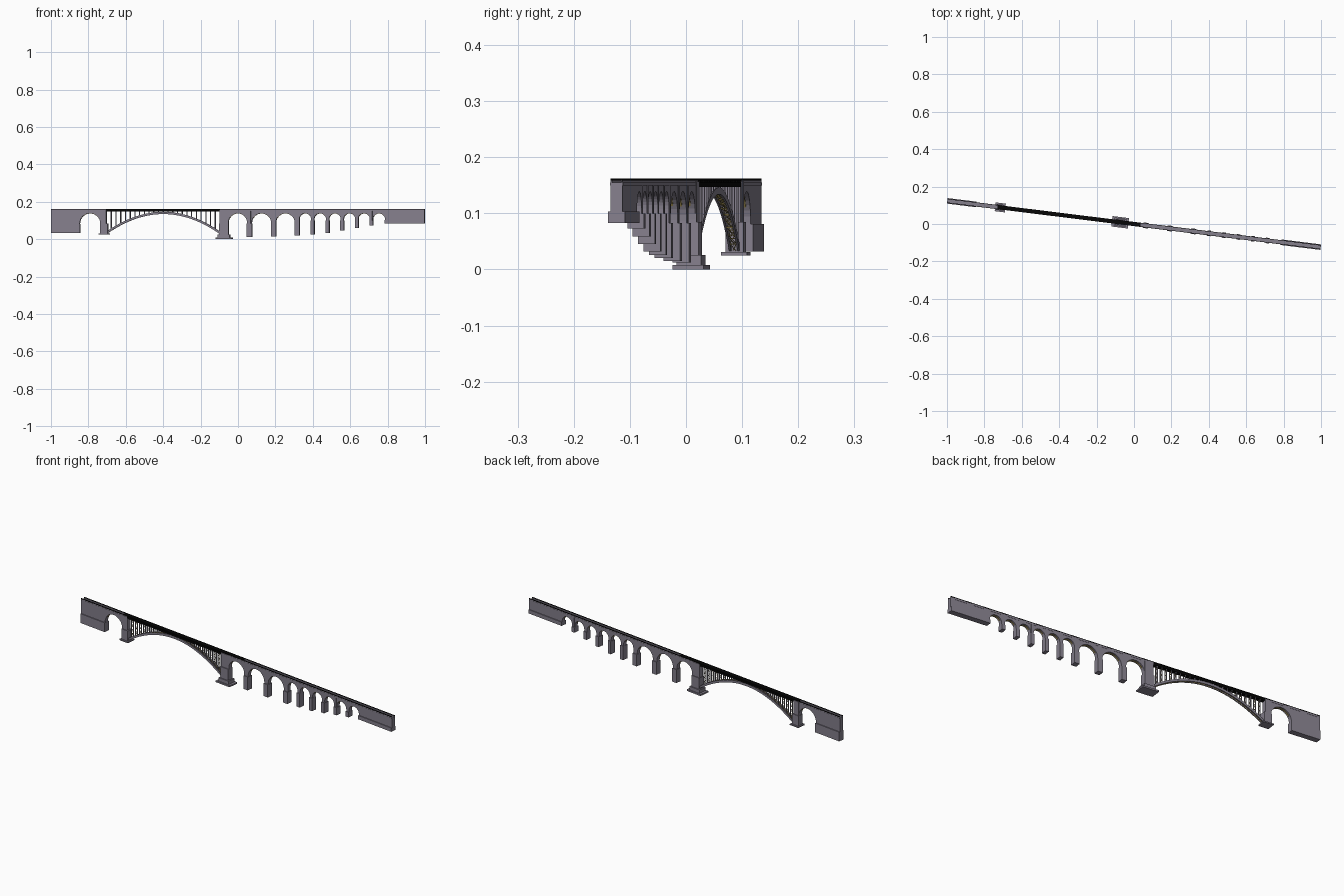
import bpy, bmesh, math

if "Cube" in bpy.data.objects:
    bpy.data.objects.remove(bpy.data.objects["Cube"])

SLOPE = -0.124                       # the bridge runs slightly diagonally
TH = math.atan(SLOPE)
CROWN, DECK, TOP = 0.139, 0.155, 0.162


def material(name, rgb):
    m = bpy.data.materials.new(name)
    m.diffuse_color = (*rgb, 1)
    m.use_nodes = True
    m.node_tree.nodes["Principled BSDF"].inputs["Base Color"].default_value = m.diffuse_color
    return m


STONE = material("grey_stone", (0.235, 0.215, 0.265))
GOLD = material("ochre_bracing", (0.34, 0.26, 0.08))
BLACK = material("black_iron", (0.002, 0.002, 0.002))


def place(x, v, z):
    """x along the front view, v across the bridge."""
    return (x - v * math.sin(TH), SLOPE * x + v * math.cos(TH), z)


def add_prism(bm, profile, v0, v1):
    a = [bm.verts.new(place(x, v0, z)) for x, z in profile]
    b = [bm.verts.new(place(x, v1, z)) for x, z in profile]
    bm.faces.new(a)
    bm.faces.new(b[::-1])
    n = len(a)
    for i in range(n):
        j = (i + 1) % n
        bm.faces.new((a[j], a[i], b[i], b[j]))


def add_box(bm, x0, x1, v0, v1, z0, z1):
    add_prism(bm, [(x0, z0), (x1, z0), (x1, z1), (x0, z1)], v0, v1)


def add_bar(bm, p, q, w):
    """Square bar between two (x, v, z) points."""
    ring = [[bm.verts.new(place(x + dx, v, z + dz))
             for dx, dz in ((-w, -w), (w, -w), (w, w), (-w, w))] for x, v, z in (p, q)]
    bm.faces.new(ring[0])
    bm.faces.new(ring[1])
    for i in range(4):
        j = (i + 1) % 4
        bm.faces.new((ring[0][i], ring[0][j], ring[1][j], ring[1][i]))


def finish(bm, name, mat):
    bmesh.ops.recalc_face_normals(bm, faces=bm.faces[:])
    me = bpy.data.meshes.new(name)
    bm.to_mesh(me)
    bm.free()
    me.materials.append(mat)
    ob = bpy.data.objects.new(name, me)
    bpy.context.collection.objects.link(ob)
    return ob


def boxes(name, mat, items):
    bm = bmesh.new()
    for it in items:
        add_box(bm, *it)
    return finish(bm, name, mat)


def arc(x0, x1, inset=0.0, a0=180, a1=0, n=16):
    r, c = (x1 - x0) / 2, (x0 + x1) / 2
    ang = [math.radians(a0 + (a1 - a0) * i / n) for i in range(n + 1)]
    return [(c + (r - inset) * math.cos(t), CROWN - r + (r - inset) * math.sin(t)) for t in ang]


def arcade(name, start, end, openings, feet):
    """Stone wall pierced by round arches; feet are the pier bottoms."""
    pts = [(start, feet[0])]
    lining = bmesh.new()
    for k, (x0, x1) in enumerate(openings):
        pts.append((x0, feet[k]))
        pts += arc(x0, x1)
        pts.append((x1, feet[k + 1]))
        # narrow ochre strip under the crown of each arch
        add_prism(lining, arc(x0, x1, -0.001, 150, 30) + arc(x0, x1, 0.002, 30, 150),
                  -0.003, 0.003)
    pts += [(end, feet[-1]), (end, DECK), (start, DECK)]
    bm = bmesh.new()
    add_prism(bm, pts, -0.0105, 0.0105)
    finish(bm, name, STONE)
    finish(lining, name + "_arch_strips", GOLD)


# Stone arcades on both sides of the steel span
centres = [0.062, 0.191, 0.317, 0.400, 0.480, 0.558, 0.636, 0.714]
halves = [0.0125] * 3 + [0.0085] * 5
feet = [0.012, 0.015, 0.020, 0.026, 0.032, 0.045, 0.059, 0.073]
edges = [-0.05]
for c, h in zip(centres, halves):
    edges += [c - h, c + h]
edges.append(0.787)
openings = list(zip(edges[0::2], edges[1::2]))
arcade("right_arcade", -0.096, 0.9985, openings, [0.01] + feet + [0.083])
arcade("left_arcade", -0.9985, -0.702, [(-0.845, -0.735)], [0.032, 0.028])

# Wider lower piers, and slim pilasters above them
boxes("pier_bases", STONE, [(c - h - 0.001, c + h + 0.001, -0.015, 0.015, z,
                             0.083 if h > 0.01 else 0.1)
                            for c, h, z in zip(centres, halves, feet)])
boxes("pier_pilasters", STONE, [(c - h * 0.6, c + h * 0.6, -0.0112, 0.0112, 0.08, 0.151)
                                for c, h in zip(centres, halves)])

# Abutment plinths
boxes("abutment_plinths", STONE, [(-0.9985, -0.844, -0.015, 0.015, 0.032, 0.081),
                                  (0.786, 0.9985, -0.015, 0.015, 0.083, 0.103)])

# Main piers either side of the steel span with stepped footings
boxes("main_pier", STONE, [(-0.099, -0.049, -0.0165, 0.0165, 0.02, 0.085),
                           (-0.097, -0.051, -0.0125, 0.0125, 0.08, 0.157)])
boxes("main_pier_footing", STONE, [(-0.118, -0.030, -0.028, 0.028, 0.0, 0.008),
                                   (-0.106, -0.042, -0.022, 0.022, 0.008, 0.026)])
boxes("left_pier", STONE, [(-0.736, -0.695, -0.016, 0.016, 0.028, 0.085),
                           (-0.735, -0.703, -0.0125, 0.0125, 0.08, 0.157)])
boxes("left_pier_footing", STONE, [(-0.742, -0.688, -0.0235, 0.0235, 0.025, 0.031)])

# String course, parapets and black top rail
stone_runs = [(-0.9985, -0.703), (-0.096, 0.9985)]
boxes("string_course", STONE, [(a, b, -0.0113, 0.0113, 0.150, DECK) for a, b in stone_runs])
boxes("parapets", STONE, [(a, b, s * 0.0095 - 0.001, s * 0.0095 + 0.001, DECK, 0.159)
                          for a, b in stone_runs for s in (-1, 1)])
boxes("top_rails", BLACK, [(-0.9985, 0.9985, s * 0.0097 - 0.0013, s * 0.0097 + 0.0013,
                            0.1585, TOP) for s in (-1, 1)])

# Black steel deck, its roadway and the open railing
L, R = -0.703, -0.096
boxes("steel_deck", BLACK, [(L - 0.003, R + 0.002, -0.0108, 0.0108, 0.147, DECK)])
boxes("dark_roadway", BLACK, [(-0.73, 0.035, -0.0085, 0.0085, DECK, 0.1605)])
N = 24
xs = [L + (R - L) * i / N for i in range(N + 1)]
boxes("railing_posts", BLACK, [(x - 0.001, x + 0.001, s * 0.0097 - 0.001, s * 0.0097 + 0.001,
                                DECK, 0.161) for x in xs for s in (-1, 1)])


# Twin arch ribs
def rise(x, base, crown):
    t = (2 * x - L - R) / (R - L)
    return crown - (crown - base) * t * t


def low(x):
    return rise(x, 0.027, 0.134)


def high(x):
    return rise(x, 0.040, 0.146)


M = 48
fine = [L + (R - L) * i / M for i in range(M + 1)]
rib = [(x, low(x)) for x in fine] + [(x, high(x)) for x in reversed(fine)]
bm = bmesh.new()
for s in (-1, 1):
    add_prism(bm, rib, s * 0.0075 - 0.002, s * 0.0075 + 0.002)
finish(bm, "arch_ribs", STONE)

# Spandrel columns
boxes("spandrel_columns", STONE, [(x - 0.002, x + 0.002, s * 0.0075 - 0.0017, s * 0.0075 + 0.0017,
                                   high(x) - 0.004, 0.148) for x in xs[1:-1] for s in (-1, 1)])

# Ochre cross beams and diagonals along the arch, and crosses between tall columns
bm = bmesh.new()
for a, b in zip(xs[:-1], xs[1:]):
    for f in (low, high):
        za, zb = f(a), f(b)
        dz = 0.0015 if f is low else -0.002
        for s in (-1, 1):
            add_bar(bm, (a, -s * 0.006, za + dz), (b, s * 0.006, zb + dz), 0.0008)
        add_bar(bm, (b, -0.006, zb + dz), (b, 0.006, zb + dz), 0.001)
    gap = 0.147 - high(a)
    tiers = int(gap / 0.02)
    for k in range(tiers):
        z0, z1 = high(a) + gap * k / tiers, high(a) + gap * (k + 1) / tiers
        for s in (-1, 1):
            add_bar(bm, (a, -s * 0.006, z0), (a, s * 0.006, z1), 0.0007)
finish(bm, "arch_bracing", GOLD)
